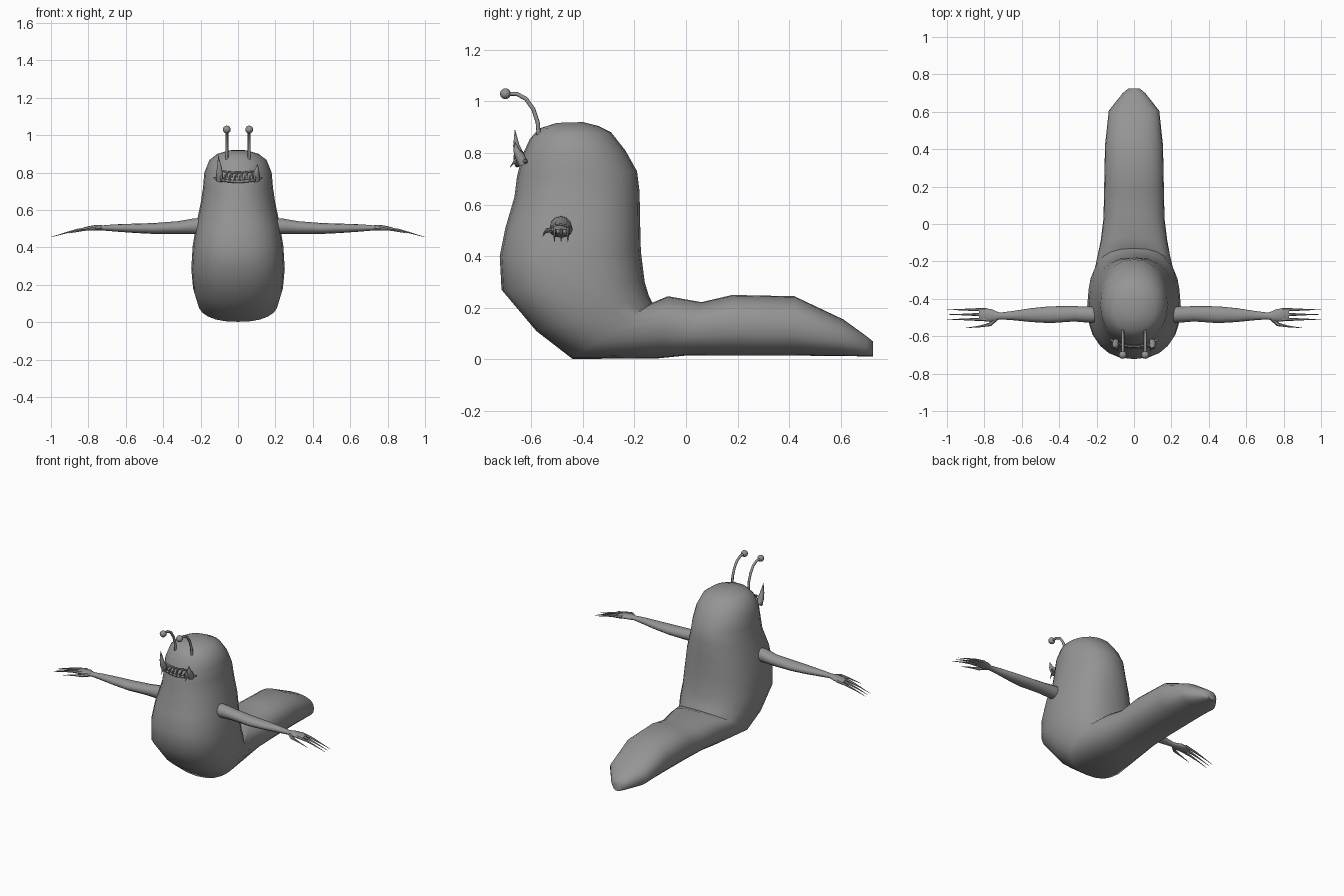
import bpy, bmesh, math
from mathutils import Vector

cube = bpy.data.objects.get("Cube")
if cube:
    bpy.data.objects.remove(cube)

grey = bpy.data.materials.new("slug grey")
grey.use_nodes = True
COLOUR = (0.3, 0.3, 0.3, 1)
grey.diffuse_color = COLOUR
grey.node_tree.nodes["Principled BSDF"].inputs["Base Color"].default_value = COLOUR


def finish(name, bm, angle=50):
    bmesh.ops.recalc_face_normals(bm, faces=bm.faces)
    mesh = bpy.data.meshes.new(name)
    bm.to_mesh(mesh)
    bm.free()
    ob = bpy.data.objects.new(name, mesh)
    bpy.context.collection.objects.link(ob)
    mesh.materials.append(grey)
    bpy.ops.object.select_all(action='DESELECT')
    ob.select_set(True)
    bpy.context.view_layer.objects.active = ob
    bpy.ops.object.shade_smooth_by_angle(angle=math.radians(angle))


def loft(bm, rings):
    """Skin a list of equal point rings and cap both ends."""
    loops = [[bm.verts.new(p) for p in ring] for ring in rings]
    n = len(loops[0])
    for a, b in zip(loops, loops[1:]):
        for i in range(n):
            j = (i + 1) % n
            bm.faces.new((a[i], a[j], b[j], b[i]))
    bm.faces.new(loops[0])
    bm.faces.new(loops[-1])


def ring(centre, u, v, n, power=2.0):
    """Superellipse spanned by the half axes u and v."""
    points = []
    for i in range(n):
        t = 2 * math.pi * i / n
        c, s = math.cos(t), math.sin(t)
        points.append(centre + u * math.copysign(abs(c) ** (2 / power), c)
                      + v * math.copysign(abs(s) ** (2 / power), s))
    return points


def tube(bm, path, radii, n=8):
    """Round tube through a path."""
    path = [Vector(p) for p in path]
    rings = []
    for i, p in enumerate(path):
        d = (path[min(i + 1, len(path) - 1)] - path[max(i - 1, 0)]).normalized()
        side = d.cross(Vector((0, 0, 1)))
        if side.length < 0.1:
            side = d.cross(Vector((0, 1, 0)))
        side.normalize()
        rings.append(ring(p, side * radii[i], d.cross(side) * radii[i], n))
    loft(bm, rings)


# Body and tail: front/belly point, back/top point, half width
sections = [
    (-.50, .917, -.40, .92, .045), (-.57, .895, -.34, .905, .11),
    (-.605, .855, -.29, .88, .153), (-.635, .79, -.235, .81, .18),
    (-.655, .71, -.19, .73, .187), (-.665, .63, -.18, .65, .199),
    (-.70, .51, -.178, .54, .223), (-.722, .40, -.175, .42, .242),
    (-.715, .27, -.16, .30, .25), (-.58, .11, -.145, .25, .24),
    (-.44, .002, -.13, .22, .215), (-.11, .004, -.07, .245, .178),
    (0, .015, .06, .222, .163), (.18, .015, .18, .25, .16),
    (.42, .015, .42, .245, .155), (.60, .013, .61, .155, .135),
    (.70, .012, .70, .09, .06), (.725, .012, .725, .07, .03)]
bm = bmesh.new()
rings = []
for i, (y0, z0, y1, z1, w) in enumerate(sections):
    low, high = Vector((0, y0, z0)), Vector((0, y1, z1))
    power = 2.1 if i < 6 else 2.35
    rings.append(ring((low + high) / 2, Vector((w, 0, 0)), (high - low) / 2, 24, power))
loft(bm, rings)
finish("body_and_tail", bm)

# Arm stations: x, y, z, half depth, half height
arm = [(.17, -.485, .513, .043, .045), (.24, -.485, .513, .043, .041),
       (.32, -.48, .506, .041, .034), (.45, -.485, .501, .045, .029),
       (.55, -.487, .502, .037, .025), (.66, -.49, .504, .023, .019),
       (.72, -.492, .504, .018, .014), (.76, -.49, .505, .034, .015),
       (.80, -.485, .501, .035, .012), (.83, -.483, .497, .028, .008)]

for name, s in (("left", 1), ("right", -1)):
    bm = bmesh.new()
    loft(bm, [ring(Vector((s * x, y, z)), Vector((0, dy, 0)), Vector((0, 0, dz)), 12)
              for x, y, z, dy, dz in arm])
    finish(name + "_arm", bm)

    # Three long claws and a thumb
    bm = bmesh.new()
    for y in (-.458, -.484, -.51):
        tube(bm, [(s * .79, y, .503), (s * .86, y, .493), (s * .92, y, .478), (s, y, .455)],
             (.010, .007, .004, .0008), 6)
    tube(bm, [(s * .73, -.50, .504), (s * .77, -.537, .50), (s * .82, -.547, .493),
              (s * .90, -.556, .476)], (.012, .010, .005, .0008), 6)
    finish(name + "_claws", bm)

    # Curved antenna with a ball tip
    bm = bmesh.new()
    tube(bm, [(s * .06, -.57, .86), (s * .06, -.575, .92), (s * .06, -.592, .97),
              (s * .06, -.62, 1.01), (s * .06, -.655, 1.029), (s * .06, -.70, 1.03)],
         [.008] * 6, 8)
    finish(name + "_antenna", bm)
    bm = bmesh.new()
    bmesh.ops.create_uvsphere(bm, u_segments=12, v_segments=8, radius=.021)
    bmesh.ops.translate(bm, verts=bm.verts, vec=(s * .06, -.70, 1.03))
    finish(name + "_antenna_ball", bm)


def face_y(x):
    """Depth of the mouth line on the curved face."""
    return -.65 + 2.3 * x * x


# Lips wrapped round the face
for name, z, half, r in (("lower_lip", .752, .13, .008), ("upper_lip", .80, .085, .005)):
    xs = [half * (i / 6 - 1) for i in range(13)]
    bm = bmesh.new()
    tube(bm, [(x, face_y(x) - .005, z + 1.2 * x * x) for x in xs],
         [r * .5] + [r] * 11 + [r * .5])
    finish(name, bm)

# Small teeth pointing up and down
bm = bmesh.new()
for i in range(6):
    x = -.072 + i * .027
    y = face_y(x) - .008
    tube(bm, [(x, y, .752), (x, y - .006, .772), (x + .003, y - .004, .79)],
         (.007, .005, .0008), 6)
    tube(bm, [(x + .013, y, .80), (x + .013, y - .008, .788), (x + .013, y - .01, .764)],
         (.006, .004, .0008), 6)
finish("small_teeth", bm)

# Uneven pair of tusks, each with a fang curving down beside it
for name, s, tip in (("right", -1, .89), ("left", 1, .845)):
    bm = bmesh.new()
    tube(bm, [(s * .097, -.63, .755), (s * .098, -.645, .79),
              (s * .10, -.658, .79 + (tip - .79) * .4), (s * .105, -.663, tip)],
         (.018, .019, .013, .001), 8)
    finish(name + "_tusk", bm)
    bm = bmesh.new()
    tube(bm, [(s * .09, -.64, .79), (s * .09, -.662, .77), (s * .088, -.682, .745)],
         (.010, .007, .0008), 6)
    finish(name + "_fang", bm)
